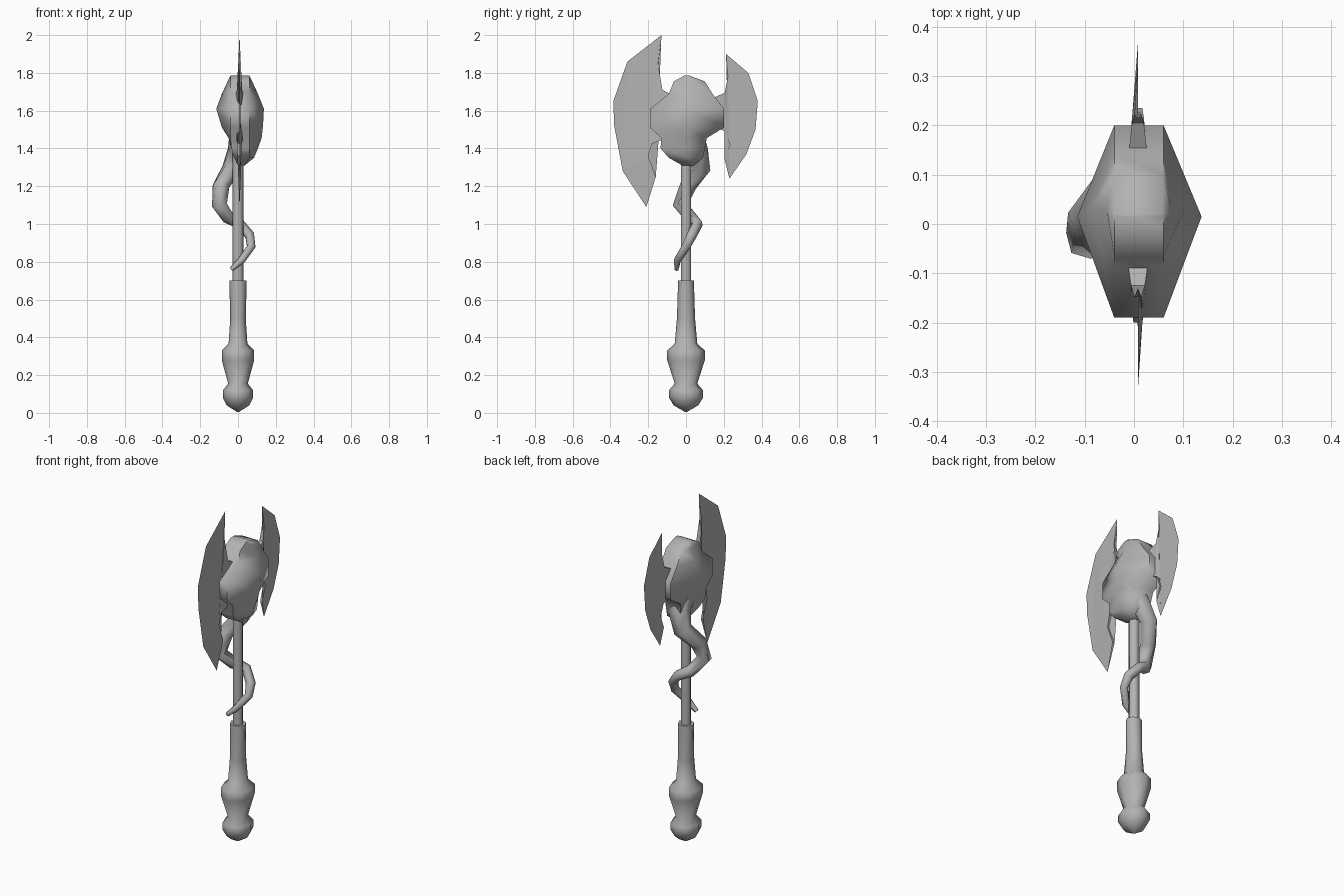
import bpy, bmesh, math
from mathutils import Vector

cube = bpy.data.objects.get("Cube")
if cube:
    bpy.data.objects.remove(cube, do_unlink=True)

grey = bpy.data.materials.new("plain grey")
grey.use_nodes = True
colour = (0.45, 0.45, 0.45, 1)
grey.diffuse_color = colour
grey.node_tree.nodes["Principled BSDF"].inputs["Base Color"].default_value = colour


def finish(name, bm, smooth=True):
    bmesh.ops.recalc_face_normals(bm, faces=bm.faces[:])
    mesh = bpy.data.meshes.new(name)
    bm.to_mesh(mesh)
    bm.free()
    mesh.materials.append(grey)
    ob = bpy.data.objects.new(name, mesh)
    bpy.context.collection.objects.link(ob)
    if smooth:
        bpy.ops.object.select_all(action='DESELECT')
        ob.select_set(True)
        bpy.context.view_layer.objects.active = ob
        bpy.ops.object.shade_smooth_by_angle(angle=math.radians(62))
    return ob


def loft(name, rings):
    """Join rings of equal point count with quads and cap both ends."""
    bm = bmesh.new()
    rows = [[bm.verts.new(p) for p in ring] for ring in rings]
    n = len(rows[0])
    for a, b in zip(rows, rows[1:]):
        for i in range(n):
            j = (i + 1) % n
            bm.faces.new((a[i], a[j], b[j], b[i]))
    bm.faces.new(rows[0])
    bm.faces.new(rows[-1])
    return finish(name, bm)


def ellipse(z, rx, ry, sides=8):
    angles = [2 * math.pi * i / sides for i in range(sides)]
    return [(rx * math.cos(a), ry * math.sin(a), z) for a in angles]


# Handle: pointed pommel, swollen lower grip and flared upper grip
grip = [(0.005, .005, .005), (.04, .06, .065), (.08, .08, .09), (.12, .08, .09),
        (.155, .052, .06), (.28, .086, .10), (.33, .086, .10), (.365, .05, .06),
        (.5, .041, .048), (.69, .046, .042), (.7, .046, .042)]
loft("handle", [ellipse(*g) for g in grip])
loft("shaft", [ellipse(z, .03, .031, 6) for z in (.68, 1.4)])

# Head: six-sided sections with a flat front and back and bulging sides
head = [(1.785, -.01, .02, -.04, .06), (1.755, -.065, .10, -.055, .075),
        (1.69, -.09, .14, -.085, .105), (1.61, -.19, .20, -.115, .137),
        (1.51, -.19, .20, -.085, .132), (1.455, -.13, .11, -.05, .125),
        (1.40, -.135, .10, -.035, .105), (1.35, -.09, .09, -.02, .085),
        (1.31, -.02, .04, 0, .035)]


def head_ring(z, front, back, left, right):
    l, r = max(left, -.04), min(right, .06)
    mid = (front + back) / 2 + .01
    return [(right, mid, z), (r, back, z), (l, back, z),
            (left, mid, z), (l, front, z), (r, front, z)]


loft("head", [head_ring(*row) for row in head])

# Tail: tapering limb that winds down around the shaft
path = [((.03, .01, 1.47), .085), ((.0, .06, 1.38), .06), ((-.035, .08, 1.29), .052),
        ((-.09, .01, 1.20), .046), ((-.098, -.03, 1.10), .042), ((-.05, .03, 1.03), .034),
        ((.01, .062, 1.0), .028), ((.062, .03, .94), .027), ((.07, .0, .88), .024),
        ((.02, -.045, .81), .02), ((-.035, -.05, .76), .012)]
points = [Vector(p) for p, r in path]
rings = []
for i, (p, r) in enumerate(path):
    along = (points[min(i + 1, len(points) - 1)] - points[max(i - 1, 0)]).normalized()
    u = along.cross(Vector((0.3, 1, 0))).normalized()
    v = along.cross(u)
    angles = [k * math.pi / 3 for k in range(6)]
    rings.append([points[i] + r * (u * math.cos(a) + v * math.sin(a)) for a in angles])
loft("winding_tail", rings)


# Blades: thick at the root, sharp along the outer edge
def blade(name, edge, inner):
    bm = bmesh.new()
    cx = .008
    shared = [bm.verts.new((cx, y, z)) for y, z in edge]
    sides = [[bm.verts.new((cx + s * h, y, z)) for y, z, h in inner] for s in (-1, 1)]
    flats = [bm.faces.new(shared + side) for side in sides]
    a, b = ([shared[-1]] + side + [shared[0]] for side in sides)
    for i in range(len(a) - 1):
        ring = list(dict.fromkeys((a[i], a[i + 1], b[i + 1], b[i])))
        bm.faces.new(ring)
    bmesh.ops.triangulate(bm, faces=flats, ngon_method='BEAUTY')
    finish(name, bm, smooth=False)


blade("front_blade",
      [(-.13, 2.0), (-.31, 1.86), (-.385, 1.65), (-.38, 1.52), (-.335, 1.28), (-.21, 1.09)],
      [(-.16, 1.25, .007), (-.20, 1.36, .009), (-.18, 1.425, .012), (-.085, 1.46, .02),
       (-.085, 1.69, .02), (-.125, 1.71, .014), (-.148, 1.85, .007)])
blade("back_blade",
      [(.212, 1.9), (.33, 1.80), (.38, 1.65), (.368, 1.50), (.32, 1.37), (.23, 1.24)],
      [(.205, 1.34, .007), (.235, 1.42, .009), (.215, 1.485, .012), (.15, 1.52, .018),
       (.15, 1.67, .018), (.205, 1.695, .012), (.222, 1.78, .007)])
